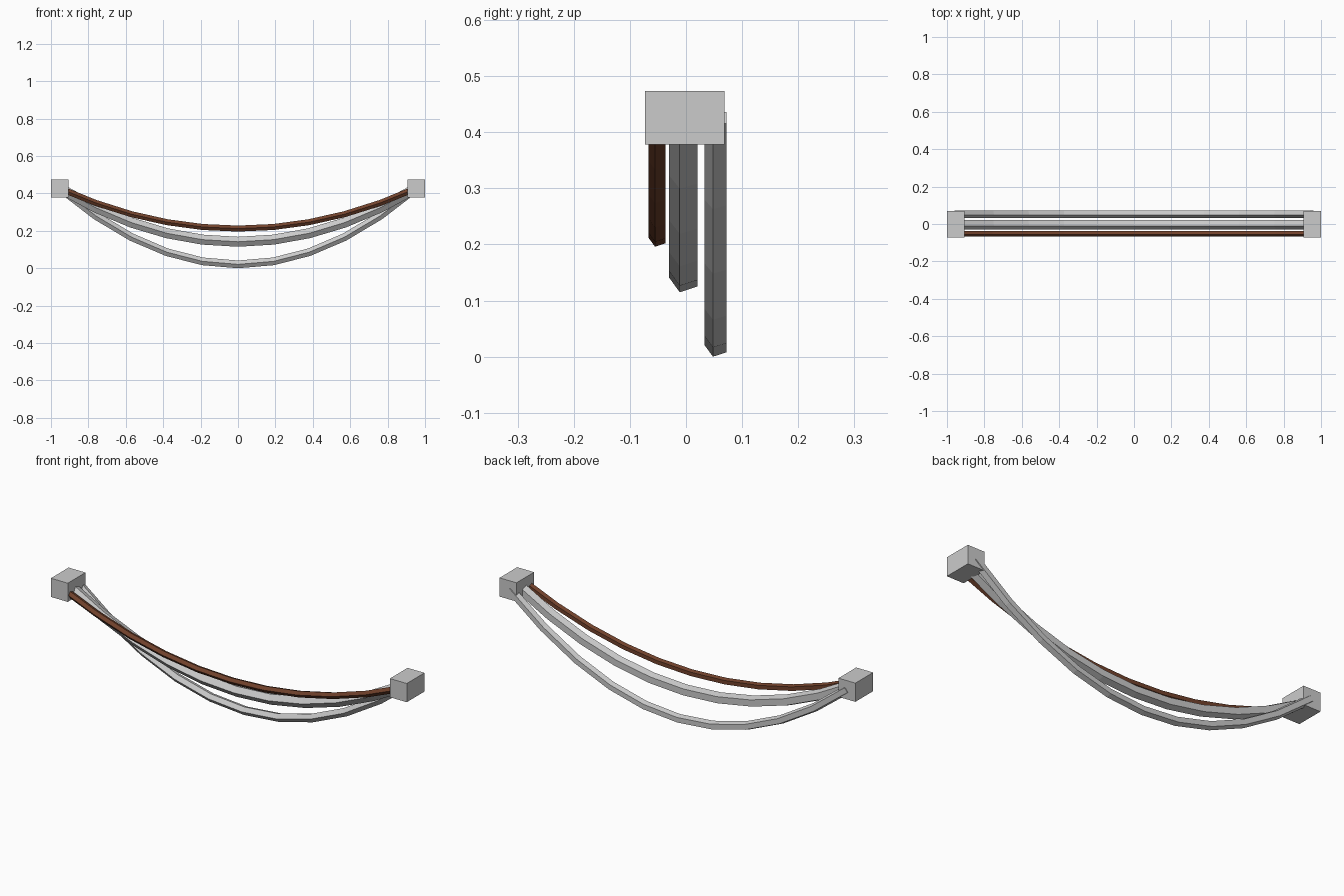
import bpy, bmesh
from math import sin, cos, radians, atan2
from mathutils import Vector

if "Cube" in bpy.data.objects:
    bpy.data.objects.remove(bpy.data.objects["Cube"])

HALF_SPAN, END_Z, SEGMENTS, SIDES = 0.95, 0.426, 10, 5


def finish(bm, name, material=None):
    bmesh.ops.recalc_face_normals(bm, faces=bm.faces)
    mesh = bpy.data.meshes.new(name)
    bm.to_mesh(mesh)
    bm.free()
    obj = bpy.data.objects.new(name, mesh)
    bpy.context.collection.objects.link(obj)
    if material:
        mesh.materials.append(material)
    return obj


def cable(name, y, radius, low_z, material=None):
    """Five-sided tube swept along a sagging parabola."""
    bm = bmesh.new()
    sag = END_Z - low_z
    rings = []
    for i in range(SEGMENTS + 1):
        t = 2 * i / SEGMENTS - 1
        tilt = atan2(2 * sag * t, HALF_SPAN)
        centre = Vector((HALF_SPAN * t, y, low_z + sag * t * t))
        up = Vector((-sin(tilt), 0, cos(tilt)))
        ring = []
        for k in range(SIDES):
            a = radians(180 + 72 * k)
            ring.append(bm.verts.new(centre + radius * (Vector((0, cos(a), 0)) + up * sin(a))))
        rings.append(ring)
    for a, b in zip(rings, rings[1:]):
        for k in range(SIDES):
            n = (k + 1) % SIDES
            bm.faces.new((a[k], a[n], b[n], b[k]))
    bm.faces.new(rings[0])
    bm.faces.new(rings[-1])
    return finish(bm, name, material)


def end_block(name, side):
    bm = bmesh.new()
    bmesh.ops.create_cube(bm, size=1)
    bmesh.ops.scale(bm, vec=(0.095, 0.142, 0.095), verts=bm.verts)
    bmesh.ops.translate(bm, vec=(side * 0.9525, -0.0025, END_Z), verts=bm.verts)
    return finish(bm, name)


# Wall-mount blocks at both ends
end_block("left_mount", -1)
end_block("right_mount", 1)

# Three hanging cables
rust = bpy.data.materials.new("rust_brown")
rust.diffuse_color = (0.17, 0.055, 0.025, 1)
rust.use_nodes = True
rust.node_tree.nodes["Principled BSDF"].inputs["Base Color"].default_value = rust.diffuse_color
cable("thin_brown_cable", -0.050, 0.0168, 0.212, rust)
cable("thick_middle_cable", -0.0025, 0.028, 0.1415)
cable("low_back_cable", 0.0547, 0.0217, 0.0207)
